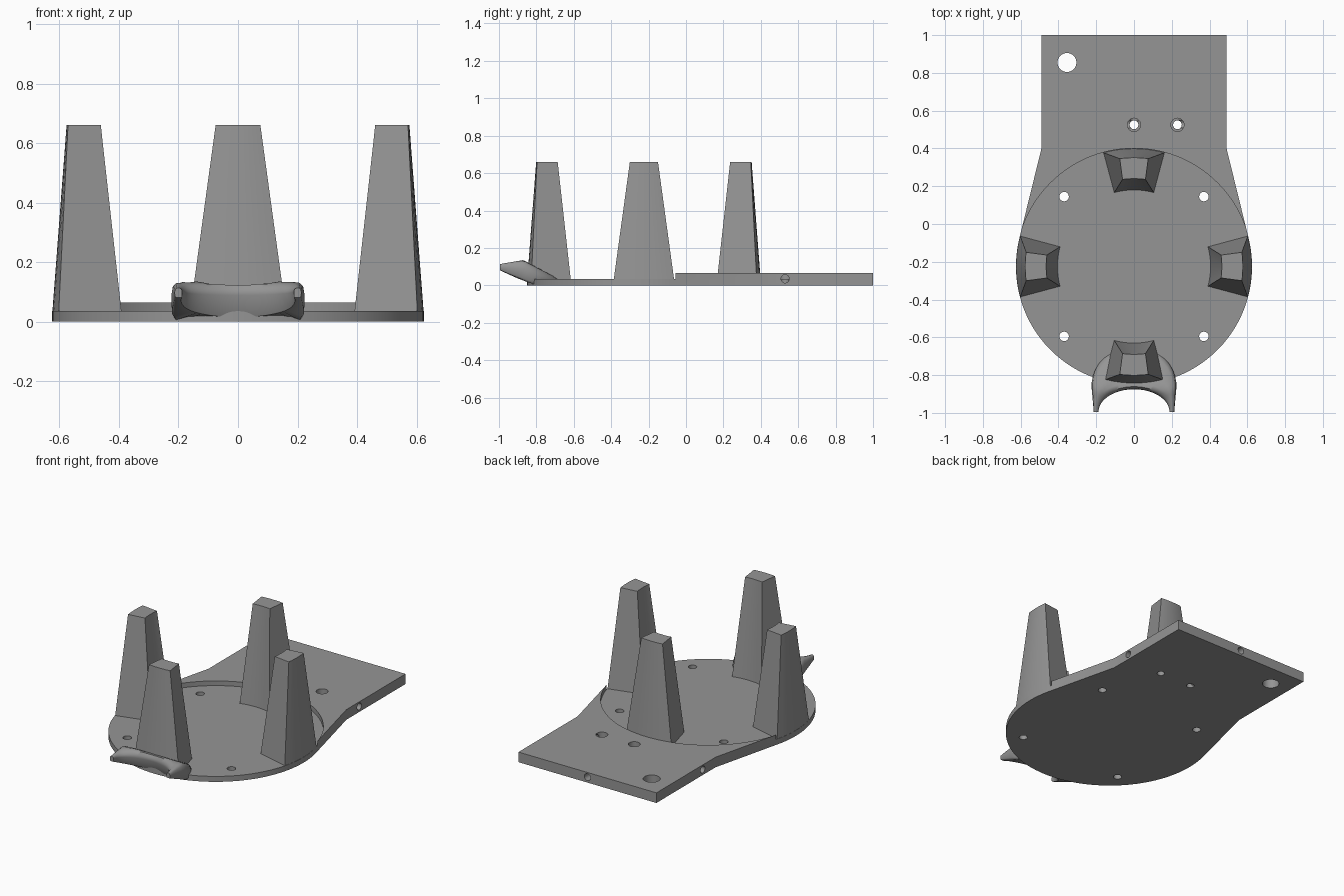
import bpy, bmesh, math
from mathutils import Vector

if "Cube" in bpy.data.objects:
    bpy.data.objects.remove(bpy.data.objects["Cube"])

grey = bpy.data.materials.new("grey plastic")
grey.diffuse_color = (0.3, 0.3, 0.3, 1)
grey.use_nodes = True
grey.node_tree.nodes["Principled BSDF"].inputs["Base Color"].default_value = grey.diffuse_color
CY, R = -0.225, 0.625            # centre and radius of the round tray
FLOOR, TOP = 0.035, 0.065        # tray floor and plate top


def loft(name, lower, upper):
    """Closed solid between two matching 3D outlines."""
    bm = bmesh.new()
    a = [bm.verts.new(p) for p in lower]
    b = [bm.verts.new(p) for p in upper]
    n = len(a)
    bm.faces.new(a[::-1])
    bm.faces.new(b)
    for i in range(n):
        j = (i + 1) % n
        bm.faces.new((a[i], a[j], b[j], b[i]))
    bmesh.ops.recalc_face_normals(bm, faces=bm.faces)
    me = bpy.data.meshes.new(name)
    bm.to_mesh(me)
    bm.free()
    ob = bpy.data.objects.new(name, me)
    bpy.context.collection.objects.link(ob)
    me.materials.append(grey)
    return ob


def arc(r, a0, a1, n, cx=0, cy=CY):
    return [(cx + r * math.cos(math.radians(a0 + (a1 - a0) * i / n)),
             cy + r * math.sin(math.radians(a0 + (a1 - a0) * i / n))) for i in range(n + 1)]


def prism(name, pts, z0, z1):
    return loft(name, [(x, y, z0) for x, y in pts], [(x, y, z1) for x, y in pts])


def rod(name, start, end, r, n=32):
    """Cylinder from start to end."""
    s, e = Vector(start), Vector(end)
    q = (e - s).to_track_quat('Z', 'Y')
    ring = [q @ Vector((x, y, 0)) for x, y in arc(r, 0, 360, n, 0, 0)[:-1]]
    return loft(name, [s + p for p in ring], [e + p for p in ring])


def apply_mods(ob):
    bpy.context.view_layer.update()
    me = bpy.data.meshes.new_from_object(
        ob.evaluated_get(bpy.context.evaluated_depsgraph_get()))
    ob.modifiers.clear()
    ob.data = me


def cut(ob, cutter):
    m = ob.modifiers.new("cut", 'BOOLEAN')
    m.operation, m.solver, m.object = 'DIFFERENCE', 'EXACT', cutter
    apply_mods(ob)
    bpy.data.objects.remove(cutter)


def smooth(ob, angle=30):
    bpy.ops.object.select_all(action='DESELECT')
    ob.select_set(True)
    bpy.context.view_layer.objects.active = ob
    bpy.ops.object.shade_smooth_by_angle(angle=math.radians(angle))


# Base plate: rounded front, tangent shoulders, square back
outline = arc(R, 166.2, 373.8, 72) + [(0.49, 0.4), (0.49, 1), (-0.49, 1), (-0.49, 0.4)]
base = prism("base_plate", outline, 0, TOP)
# Round recess
cut(base, prism("recess", arc(R + 0.0005, 0, 360, 120)[:-1], FLOOR, 0.2))
# Cable hole, screw holes with wider upper bores, tray holes
cut(base, rod("cable_hole", (-0.355, 0.855, -0.1), (-0.355, 0.855, 0.2), 0.05))
for x in (0, 0.23):
    cut(base, rod("screw_hole", (x, 0.525, -0.1), (x, 0.525, 0.2), 0.023))
    cut(base, rod("screw_bore", (x, 0.525, 0.03), (x, 0.525, 0.2), 0.035))
for x in (-0.37, 0.37):
    for y in (0.145, -0.595):
        cut(base, rod("tray_hole", (x, y, -0.1), (x, y, 0.2), 0.025))
# Sideways bores in both sides and the back edge
cut(base, rod("side_bore", (0.6, 0.53, 0.035), (0.23, 0.53, 0.035), 0.022))
cut(base, rod("side_bore", (-0.6, 0.53, 0.035), (0, 0.53, 0.035), 0.022))
cut(base, rod("back_bore", (0, 1.1, 0.035), (0, 0.53, 0.035), 0.022))
smooth(base)

# Four tapered posts with curved inner and outer walls
def sector(r0, r1, half, mid, z):
    pts = arc(r1, mid - half, mid + half, 8) + arc(r0, mid + half, mid - half, 8)
    return [(x, y, z) for x, y in pts]

for side, ang in (("right", 0), ("back", 90), ("left", 180), ("front", 270)):
    post = loft(side + "_post", sector(0.405, R - 0.001, 15, ang, FLOOR - 0.005),
                sector(0.465, 0.576, 7.5, ang, 0.66))
    smooth(post)

# Tilted crescent lip at the front: ribs run from the concave edge to the outer curve
def lip_top(y):
    return 0.135 - 0.53 * (y + 0.87) if y > -0.87 else 0.135 - 0.17 * (-0.87 - y)

def lip_bottom(y):
    return 0.006 + max(0, -0.82 - y) * 0.43

N = 32
bm = bmesh.new()
ribs = []
for i in range(N + 1):
    t = -1 + 2 * i / N
    ix = 0.188 * math.sin(t * math.pi / 2)
    iy = -0.875 - 0.12 * (1 - math.cos(t * math.pi / 2))
    u = abs(t)
    if u > 0.6:                       # straight flanks
        f = (u - 0.6) / 0.4
        ox, oy = math.copysign(0.225 - 0.012 * f, t), -0.86 - 0.135 * f
    else:                             # rounded rear
        a = t / 0.6 * math.pi / 2
        ox, oy = 0.225 * math.sin(a), -0.86 + 0.215 * math.cos(a)
    rib = []
    under = 0.035 * (1 - u * u)       # undercut of the concave wall
    # rolled front edge, slope to the rear, underside
    span = math.hypot(ox - ix, oy - iy)
    rr = min(0.035, span * 0.45)
    prof = [(under / span, None, 0), (0, None, 0.62), (0.1 * rr / span, None, 0.78),
            (0.4 * rr / span, None, 0.93), (rr / span, None, 1), (0.5, None, 1),
            (1 - 0.7 * rr / span, None, 0.98), (1 - 0.2 * rr / span, None, 0.85),
            (1, None, 0.55), (1 - 0.1 * rr / span, None, 0.1), (1 - 0.4 * rr / span, None, 0)]
    for s, _, h in prof:
        x, y = ix + (ox - ix) * s, iy + (oy - iy) * s
        zb, zt = lip_bottom(y), max(lip_top(y), 0.012)
        if s <= under / span:
            zb = lip_bottom(iy + under)
        rib.append(bm.verts.new((x, y, zb + (zt - zb) * h)))
    ribs.append(rib)
for p, q in zip(ribs, ribs[1:]):
    for k in range(len(p)):
        l = (k + 1) % len(p)
        bm.faces.new((p[k], p[l], q[l], q[k]))
bm.faces.new(ribs[0])
bm.faces.new(ribs[-1][::-1])
bmesh.ops.recalc_face_normals(bm, faces=bm.faces)
me = bpy.data.meshes.new("front_lip")
bm.to_mesh(me)
bm.free()
me.materials.append(grey)
lip = bpy.data.objects.new("front_lip", me)
bpy.context.collection.objects.link(lip)
smooth(lip, 50)
